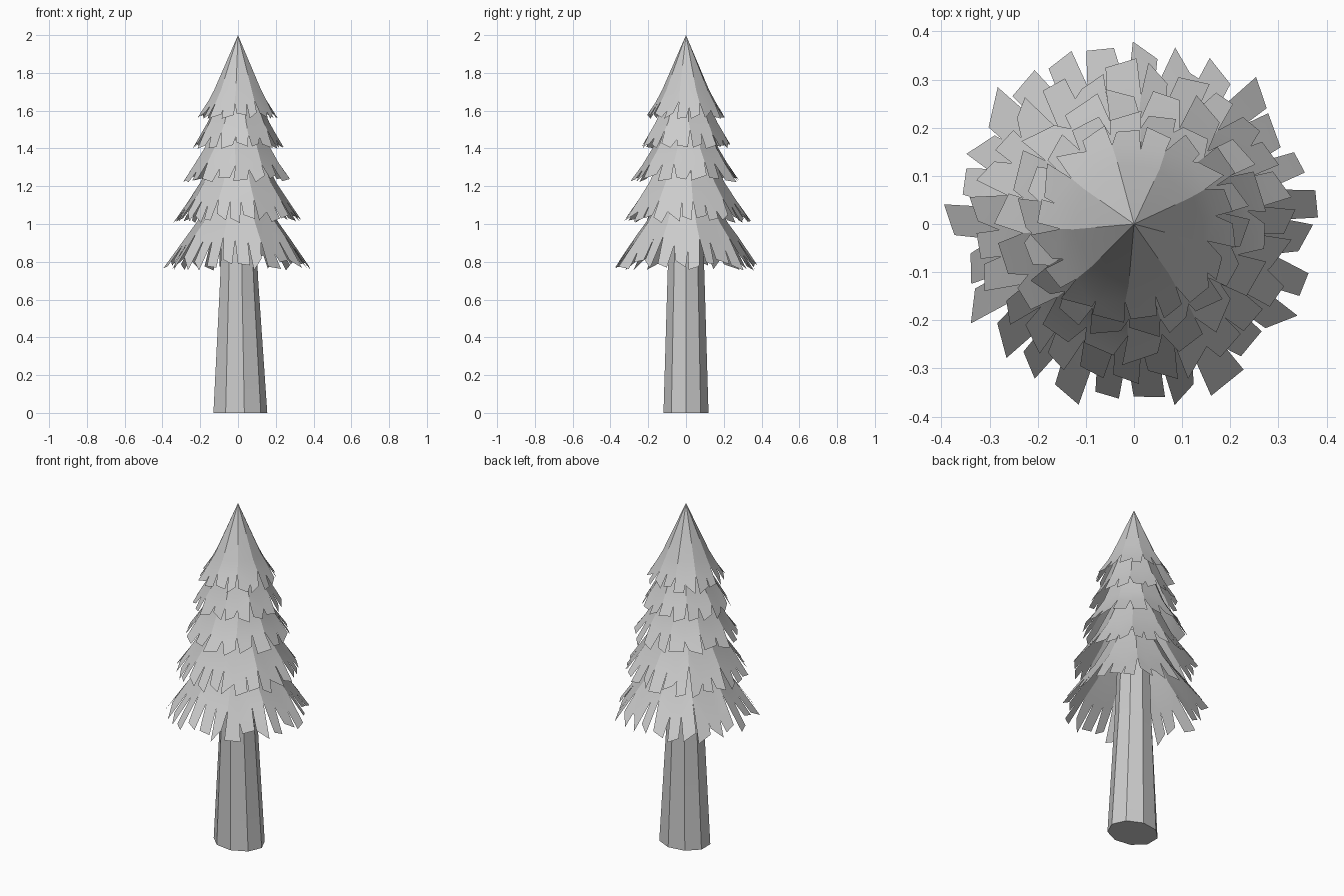
import bpy, bmesh, math, random

if "Cube" in bpy.data.objects:
    bpy.data.objects.remove(bpy.data.objects["Cube"])

random.seed(5)
SIDES = 9


def finish(bm, name):
    me = bpy.data.meshes.new(name)
    bm.to_mesh(me)
    bm.free()
    ob = bpy.data.objects.new(name, me)
    bpy.context.collection.objects.link(ob)
    bpy.ops.object.select_all(action='DESELECT')
    ob.select_set(True)
    bpy.context.view_layer.objects.active = ob
    bpy.ops.object.shade_smooth_by_angle(angle=math.radians(22))
    return ob


# Trunk: tapered nine-sided column, base slightly off-centre
def build_trunk():
    bm = bmesh.new()
    rings = []
    for cx, rx, ry, z in [(0.008, 0.147, 0.121, 0), (0.003, 0.104, 0.10, 0.7), (0, 0.085, 0.085, 1.15)]:
        rings.append([bm.verts.new((cx + rx * math.cos(a), ry * math.sin(a), z))
                      for a in (math.tau * i / SIDES for i in range(SIDES))])
    for lo, hi in zip(rings, rings[1:]):
        for i in range(SIDES):
            j = (i + 1) % SIDES
            bm.faces.new((lo[i], lo[j], hi[j], hi[i]))
    bm.faces.new(rings[0][::-1])
    bm.faces.new(rings[-1])
    finish(bm, "trunk")


# Foliage tier: nine flat sectors, deep splits between them, shallow splits within
def build_tier(name, profile, per, turn):
    bm = bmesh.new()
    n = SIDES * per
    step = math.tau / n
    (r0, z0), (r1, z1), (r2, z2), (r3, z3) = profile
    half = math.pi / SIDES

    def vert(r, z, u, grow=1.0):
        a = u * step
        r *= grow * math.cos(half) / math.cos(a % (2 * half) - half)
        return bm.verts.new((r * math.cos(a + turn), r * math.sin(a + turn), z))

    def hem(t, u):
        return vert(r2 + (r3 - r2) * t, z2 + (z3 - z2) * t, u, 1.03)

    mid = [vert(r1, z1, i, 1.02) for i in range(n)]
    notch = [hem(random.uniform(-0.1, 0.2) if i % per == 0 else random.uniform(0.1, 0.6),
                 i + random.uniform(-.1, .1)) for i in range(n)]
    if r0 == 0:
        apex = bm.verts.new((0, 0, z0))
    else:
        top = [vert(r0, z0, i) for i in range(n)]
    for i in range(n):
        j = (i + 1) % n
        if r0 == 0:
            bm.faces.new((apex, mid[i], mid[j]))
        else:
            bm.faces.new((top[i], mid[i], mid[j], top[j]))
        bm.faces.new((mid[i], notch[i], notch[j], mid[j]))
        # leaf strip with a slanted, nearly full-width end
        reach = random.uniform(0.75, 1.0)
        slant = random.uniform(-0.2, 0.2)
        a = hem(min(1.03, reach + slant), i + random.uniform(.0, .25))
        b = hem(min(1.03, reach - slant), i + random.uniform(.7, .98))
        bm.faces.new((notch[i], a, b, notch[j]))
    finish(bm, name)


build_trunk()
# profile of each tier (radius, height), leaf strips per sector, rotation
tiers = [
    ([(0, 2.0), (0.124, 1.71), (0.155, 1.65), (0.212, 1.56)], 2, 25),
    ([(0.09, 1.72), (0.162, 1.54), (0.19, 1.49), (0.242, 1.40)], 2, 5),
    ([(0.10, 1.60), (0.175, 1.40), (0.215, 1.33), (0.288, 1.225)], 2, 25),
    ([(0.11, 1.42), (0.20, 1.22), (0.25, 1.14), (0.34, 1.01)], 3, 8),
    ([(0.12, 1.20), (0.215, 1.01), (0.265, 0.94), (0.39, 0.76)], 3, 14),
]
for k, (profile, per, turn) in enumerate(tiers):
    build_tier(f"foliage_tier_{k + 1}", profile, per, math.radians(turn))
